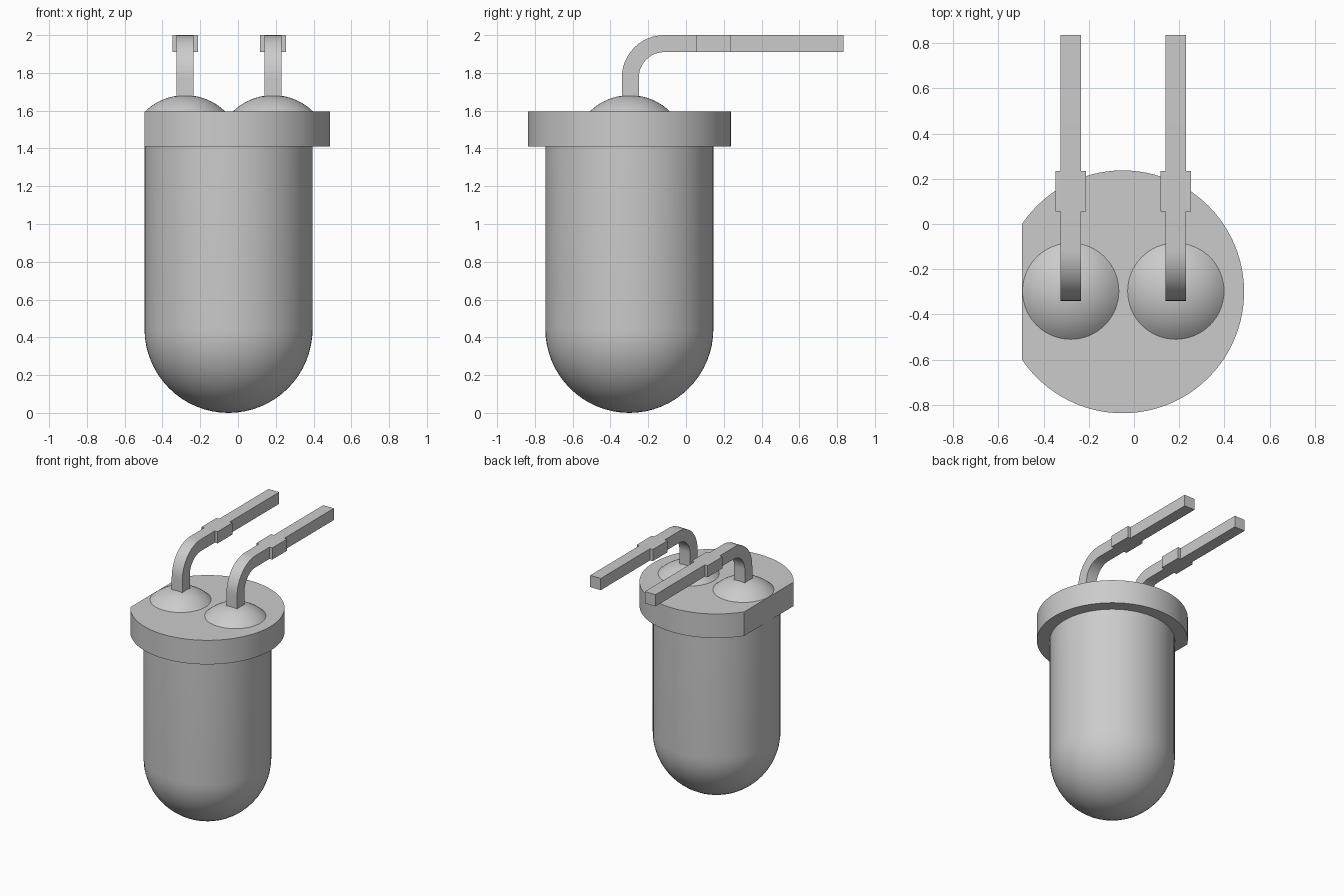
import bpy, bmesh, math
from mathutils import Matrix, Vector

default = bpy.data.objects.get("Cube")
if default:
    bpy.data.objects.remove(default, do_unlink=True)

CX, CY = -0.05, -0.3          # axis of the bulb
BODY_R, FLANGE_R = 0.445, 0.537
FLAT_X = -0.495
FLANGE_Z0, FLANGE_Z1 = 1.41, 1.595

grey = bpy.data.materials.new("neutral grey")
grey.use_nodes = True
grey.diffuse_color = (0.6, 0.6, 0.6, 1)
grey.node_tree.nodes["Principled BSDF"].inputs["Base Color"].default_value = (0.6, 0.6, 0.6, 1)


def finish(name, bm, smooth=True):
    """Turn a bmesh into a named, coloured object."""
    bmesh.ops.recalc_face_normals(bm, faces=bm.faces[:])
    mesh = bpy.data.meshes.new(name)
    bm.to_mesh(mesh)
    bm.free()
    mesh.materials.append(grey)
    obj = bpy.data.objects.new(name, mesh)
    bpy.context.collection.objects.link(obj)
    if smooth:
        bpy.ops.object.select_all(action='DESELECT')
        obj.select_set(True)
        bpy.context.view_layer.objects.active = obj
        bpy.ops.object.shade_smooth_by_angle(angle=math.radians(30))
    return obj


def lathe(name, profile, x, y, steps=64):
    """Revolve (radius, height) points around a vertical axis."""
    bm = bmesh.new()
    verts = [bm.verts.new((x + r, y, z)) for r, z in profile]
    edges = [bm.edges.new(pair) for pair in zip(verts, verts[1:])]
    bmesh.ops.spin(bm, geom=verts + edges, cent=(x, y, 0), axis=(0, 0, 1),
                   angle=math.tau, steps=steps)
    bmesh.ops.remove_doubles(bm, verts=bm.verts[:], dist=0.0005)
    return finish(name, bm)


def box(name, low, high):
    low, high = Vector(low), Vector(high)
    bm = bmesh.new()
    bmesh.ops.create_cube(bm, size=1, matrix=Matrix.Translation((low + high) / 2)
                          @ Matrix.Diagonal((*(high - low), 1)))
    return finish(name, bm, smooth=False)


def arc(cx, cy, r, start, end, n):
    angles = [math.radians(start + (end - start) * i / n) for i in range(n + 1)]
    return [(cx + r * math.cos(a), cy + r * math.sin(a)) for a in angles]


# Bulb: hemisphere below a straight barrel
barrel_top = FLANGE_Z0 + 0.01
lathe("bulb_body", arc(0, BODY_R, BODY_R, -90, 0, 16)
      + [(BODY_R, barrel_top), (0, barrel_top)], CX, CY)

# Flange: thick disc with one flat side
bm = bmesh.new()
bmesh.ops.create_cone(bm, cap_ends=True, segments=96, radius1=FLANGE_R, radius2=FLANGE_R,
                      depth=FLANGE_Z1 - FLANGE_Z0,
                      matrix=Matrix.Translation((CX, CY, (FLANGE_Z0 + FLANGE_Z1) / 2)))
cut = bmesh.ops.bisect_plane(bm, geom=bm.verts[:] + bm.edges[:] + bm.faces[:],
                             plane_co=(FLAT_X, 0, 0), plane_no=(-1, 0, 0), clear_outer=True)
bmesh.ops.holes_fill(bm, edges=[e for e in bm.edges if e.is_boundary])
finish("flange", bm)

# Solder mounds and bent leads
MOUND_R, MOUND_H = 0.213, 0.087
SPHERE_R = (MOUND_R ** 2 + MOUND_H ** 2) / (2 * MOUND_H)
RIM = math.degrees(math.acos(MOUND_R / SPHERE_R))
HALF = 0.045                   # half thickness of a lead
BEND_Y, BEND_Z = -0.115, 1.775
TAB_Y0, TAB_Y1, TAB_HALF = 0.055, 0.235, 0.068

for side, x in (("right", -0.28), ("left", 0.185)):
    lathe(side + "_mound", arc(0, FLANGE_Z1 + MOUND_H - SPHERE_R, SPHERE_R, RIM, 90, 10),
          x, CY + 0.003)

    # Lead: side outline with a round elbow, extruded across its width
    outline = ([(BEND_Y - 0.225, 1.64)] + arc(BEND_Y, BEND_Z, 0.225, 180, 90, 12)
               + [(0.835, 2.0), (0.835, 1.91)]
               + arc(BEND_Y, BEND_Z, 0.135, 90, 180, 12) + [(BEND_Y - 0.135, 1.64)])
    bm = bmesh.new()
    face = bm.faces.new([bm.verts.new((x - HALF, y, z)) for y, z in outline])
    new = bmesh.ops.extrude_face_region(bm, geom=[face], use_keep_orig=True)["geom"]
    bmesh.ops.translate(bm, vec=(2 * HALF, 0, 0),
                        verts=[v for v in new if isinstance(v, bmesh.types.BMVert)])
    finish(side + "_lead", bm)

    # Wider stop tabs on both flanks of the lead
    for label, a, b in (("outer", -TAB_HALF, -HALF), ("inner", HALF, TAB_HALF)):
        box(f"{side}_lead_{label}_tab", (x + a, TAB_Y0, 1.91), (x + b, TAB_Y1, 2.0))
